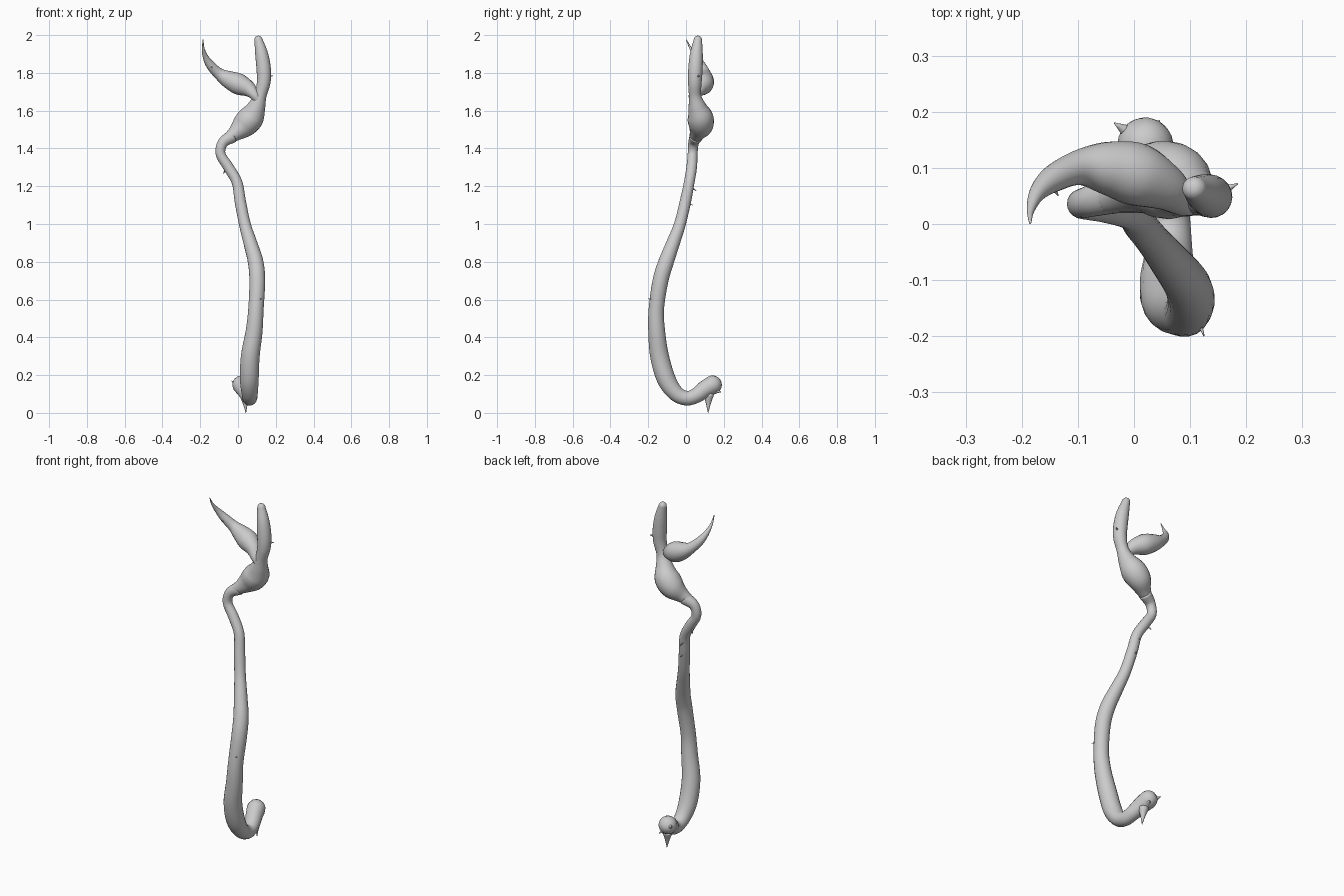
import bpy, bmesh, math
from mathutils import Vector

cube = bpy.data.objects.get("Cube")
if cube:
    bpy.data.objects.remove(cube, do_unlink=True)

grey = bpy.data.materials.new("plain grey")
grey.use_nodes = True
COLOUR = (0.6, 0.6, 0.6, 1)
grey.diffuse_color = COLOUR
grey.node_tree.nodes["Principled BSDF"].inputs["Base Color"].default_value = COLOUR


def spline(points, steps):
    """Smooth path through (x, y, z, radius) points."""
    pts = [Vector(p) for p in points]
    pts = [pts[0] * 2 - pts[1]] + pts + [pts[-1] * 2 - pts[-2]]
    path = []
    for a, b, c, d in zip(pts, pts[1:], pts[2:], pts[3:]):
        for i in range(steps):
            t = i / steps
            path.append((b * 2 + (c - a) * t + (a * 2 - b * 5 + c * 4 - d) * t**2
                         + (b * 3 - a - c * 3 + d) * t**3) / 2)
    path.append(pts[-2])
    return path


def tube(name, points, steps=6, sides=20, round_start=False, round_end=False):
    """Sweep a circle of varying radius along a smooth path."""
    path = spline(points, steps)
    centres = [p.to_3d() for p in path]
    radii = [max(p.w, 0.001) for p in path]
    tangents = [(centres[min(i + 1, len(path) - 1)] - centres[max(i - 1, 0)]).normalized()
                for i in range(len(path))]
    rings = list(zip(centres, tangents, radii))

    def dome(ring, sign):
        c, t, r = ring
        angles = [math.pi / 2 * k / 5 for k in range(1, 5)]
        return [(c + t * sign * r * math.sin(a), t, r * math.cos(a)) for a in angles]

    if round_start:
        rings = dome(rings[0], -1)[::-1] + rings
    if round_end:
        rings += dome(rings[-1], 1)

    bm = bmesh.new()
    side = rings[0][1].orthogonal()
    loops = []
    for c, t, r in rings:
        side = (side - t * side.dot(t)).normalized()
        up = t.cross(side)
        loops.append([bm.verts.new(c + (side * math.cos(a) + up * math.sin(a)) * r)
                      for a in (math.tau * k / sides for k in range(sides))])
    for lo, hi in zip(loops, loops[1:]):
        for k in range(sides):
            n = (k + 1) % sides
            bm.faces.new((lo[k], lo[n], hi[n], hi[k]))
    bm.faces.new(loops[0][::-1])
    bm.faces.new(loops[-1])
    for f in bm.faces:
        f.smooth = True
    bmesh.ops.recalc_face_normals(bm, faces=bm.faces[:])
    mesh = bpy.data.meshes.new(name)
    bm.to_mesh(mesh)
    bm.free()
    mesh.materials.append(grey)
    obj = bpy.data.objects.new(name, mesh)
    bpy.context.collection.objects.link(obj)
    return obj


# Hooked foot and long stem, up to the thin bend
tube("stem", [
    (.02, .14, .148, .05), (.035, .1, .125, .046), (.055, .05, .09, .04),
    (.062, 0, .078, .039), (.062, -.055, .105, .043), (.06, -.105, .18, .05),
    (.065, -.14, .3, .05), (.085, -.155, .43, .045), (.095, -.157, .55, .041),
    (.102, -.135, .7, .042), (.093, -.105, .8, .041), (.065, -.068, .9, .036),
    (.036, -.032, 1, .031), (.012, -.003, 1.12, .03), (-.005, .017, 1.22, .028),
    (-.05, .03, 1.3, .028), (-.092, .035, 1.37, .026), (-.08, .04, 1.43, .028),
    (-.03, .055, 1.465, .036)], round_start=True)

# Swollen bulb narrowing into the upright leaf
tube("bulb_and_upright_leaf", [
    (-.055, .045, 1.452, .028), (-.015, .06, 1.48, .042), (.03, .078, 1.52, .065),
    (.07, .076, 1.565, .068), (.098, .06, 1.62, .048), (.118, .048, 1.68, .033),
    (.136, .047, 1.75, .036), (.136, .05, 1.82, .038), (.125, .055, 1.9, .034),
    (.108, .063, 1.975, .022)], round_end=True)

# Side branch with a pod and curling tail
tube("side_pod", [
    (.115, .05, 1.645, .03), (.09, .04, 1.68, .026), (.055, .065, 1.715, .042),
    (.005, .088, 1.74, .056), (-.05, .1, 1.765, .047), (-.1, .1, 1.795, .031),
    (-.145, .08, 1.84, .024), (-.172, .055, 1.885, .015),
    (-.184, .025, 1.93, .007), (-.185, .002, 1.975, .002)])

# Small thorns: base point, tip point, base radius
thorns = [
    ((.035, .12, .1), (.042, .117, 0), .03),
    ((.01, .15, .14), (-.035, .18, .17), .028),
    ((.03, .15, .12), (.045, .185, .11), .025),
    ((.15, .055, 1.78), (.185, .072, 1.785), .015),
    ((-.06, .03, 1.3), (-.078, .05, 1.265), .012),
    ((-.01, .02, 1.2), (0, .055, 1.175), .01),
    ((.01, 0, 1.11), (.01, .037, 1.1), .01),
    ((.11, -.16, .6), (.125, -.2, .605), .01),
    ((-.15, .075, 1.84), (-.135, .05, 1.825), .01),
]
for base, tip, r in thorns:
    mid = Vector(base).lerp(Vector(tip), .5)
    tube("thorn", [(*base, r), (*mid, r * .45), (*tip, .001)], steps=3, sides=10)
